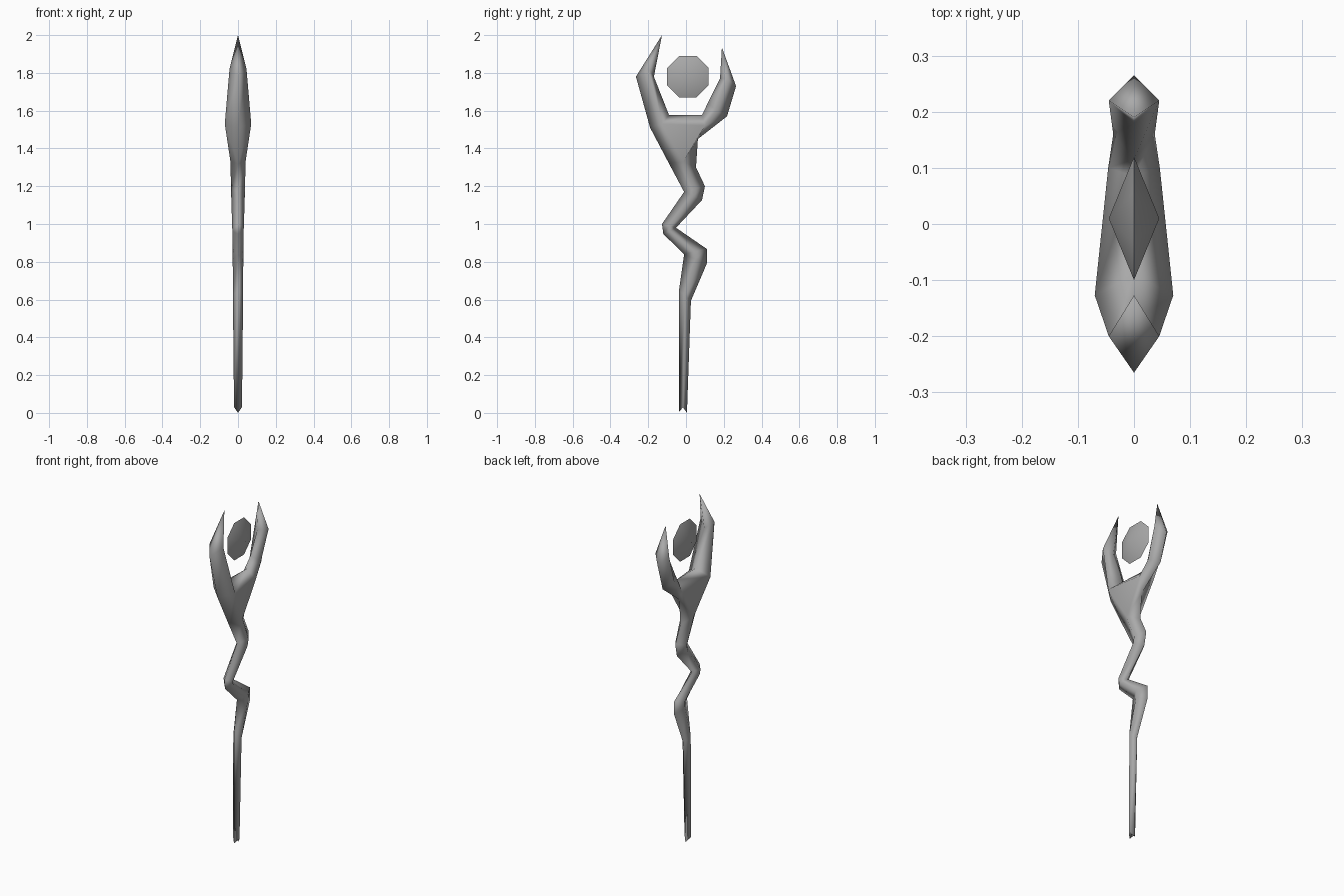
import bpy
import bmesh
from math import cos, sin, radians

cube = bpy.data.objects.get("Cube")
if cube:
    bpy.data.objects.remove(cube, do_unlink=True)

grey = bpy.data.materials.new("plain grey")
grey.use_nodes = True
grey.diffuse_color = (0.4, 0.4, 0.4, 1)
grey.node_tree.nodes["Principled BSDF"].inputs["Base Color"].default_value = (0.4, 0.4, 0.4, 1)


def finish(bm, name):
    """Turn the bmesh into a grey, named object."""
    bmesh.ops.remove_doubles(bm, verts=bm.verts, dist=0.0005)
    bmesh.ops.recalc_face_normals(bm, faces=bm.faces)
    mesh = bpy.data.meshes.new(name)
    bm.to_mesh(mesh)
    bm.free()
    mesh.materials.append(grey)
    obj = bpy.data.objects.new(name, mesh)
    bpy.context.collection.objects.link(obj)
    return obj


def ring(bm, front, back, width, side=None):
    """Diamond cross-section: front point, left, back point, right."""
    sy, sz = side or ((front[0] + back[0]) / 2, (front[1] + back[1]) / 2)
    points = [(0, *front), (width, sy, sz), (0, *back), (-width, sy, sz)]
    return [bm.verts.new(p) for p in points]


def bridge(bm, rings):
    for a, b in zip(rings, rings[1:]):
        for i in range(4):
            j = (i + 1) % 4
            bm.faces.new((a[i], a[j], b[j], b[i]))


def point(bm, last, y, z):
    """Close a prong with a sharp tip."""
    tip = bm.verts.new((0, y, z))
    for i in range(4):
        bm.faces.new((last[i], last[(i + 1) % 4], tip))


# Crooked shaft, bottom to waist
bm = bmesh.new()
shaft = [
    ring(bm, (-0.037, 0.005), (0.005, 0), 0.021, (-0.016, 0.03)),
    ring(bm, (-0.037, 0.65), (0.026, 0.593), 0.027),
    ring(bm, (-0.01, 0.84), (0.11, 0.79), 0.028),
    ring(bm, (-0.01, 0.84), (0.11, 0.868), 0.028),
    ring(bm, (-0.12, 0.947), (-0.053, 0.98), 0.03),
    ring(bm, (-0.127, 1.0), (-0.053, 0.98), 0.031),
    ring(bm, (-0.01, 1.17), (0.085, 1.127), 0.036),
    ring(bm, (-0.01, 1.17), (0.1, 1.2), 0.037),
    ring(bm, (-0.09, 1.32), (0.053, 1.3), 0.04, (-0.015, 1.33)),
]
bridge(bm, shaft)
for i in (0, 2):
    bm.faces.new((shaft[0][i], shaft[0][1], shaft[0][3]))

# Front prong
front_prong = [
    ring(bm, (-0.19, 1.51), (-0.09, 1.577), 0.07, (-0.127, 1.53)),
    ring(bm, (-0.265, 1.78), (-0.17, 1.78), 0.045, (-0.2, 1.82)),
]
bridge(bm, front_prong)
point(bm, front_prong[-1], -0.127, 2.0)

# Back prong
back_prong = [
    ring(bm, (0.085, 1.577), (0.063, 1.45), 0.046, (0.1, 1.52)),
    ring(bm, (0.115, 1.64), (0.217, 1.57), 0.037, (0.16, 1.6)),
    ring(bm, (0.18, 1.77), (0.265, 1.73), 0.045, (0.22, 1.77)),
]
bridge(bm, back_prong)
point(bm, back_prong[-1], 0.19, 1.935)

# Fork body joining the shaft to both prongs
waist, fore, rear = shaft[-1], front_prong[0], back_prong[0]
for s in (1, 3):
    bm.faces.new((waist[0], waist[s], fore[s], fore[0]))
    bm.faces.new((waist[s], rear[s], fore[s]))
    bm.faces.new((waist[s], waist[2], rear[2], rear[s]))
    bm.faces.new((fore[s], rear[s], rear[0], fore[2]))
staff = finish(bm, "forked_staff")
for poly in staff.data.polygons:
    poly.use_smooth = True

# Floating eight-sided crystal, flattened sideways
bm = bmesh.new()
cy, cz, radius = 0.01, 1.78, 0.119
rim = [bm.verts.new((0, cy + radius * cos(radians(45 * i + 22.5)),
                     cz + radius * sin(radians(45 * i + 22.5)))) for i in range(8)]
for x in (-0.045, 0.045):
    apex = bm.verts.new((x, cy, cz))
    for i in range(8):
        bm.faces.new((rim[i], rim[(i + 1) % 8], apex))
crystal = finish(bm, "crystal")
bpy.ops.object.select_all(action='DESELECT')
crystal.select_set(True)
bpy.context.view_layer.objects.active = crystal
bpy.ops.object.shade_smooth_by_angle(angle=radians(30))
